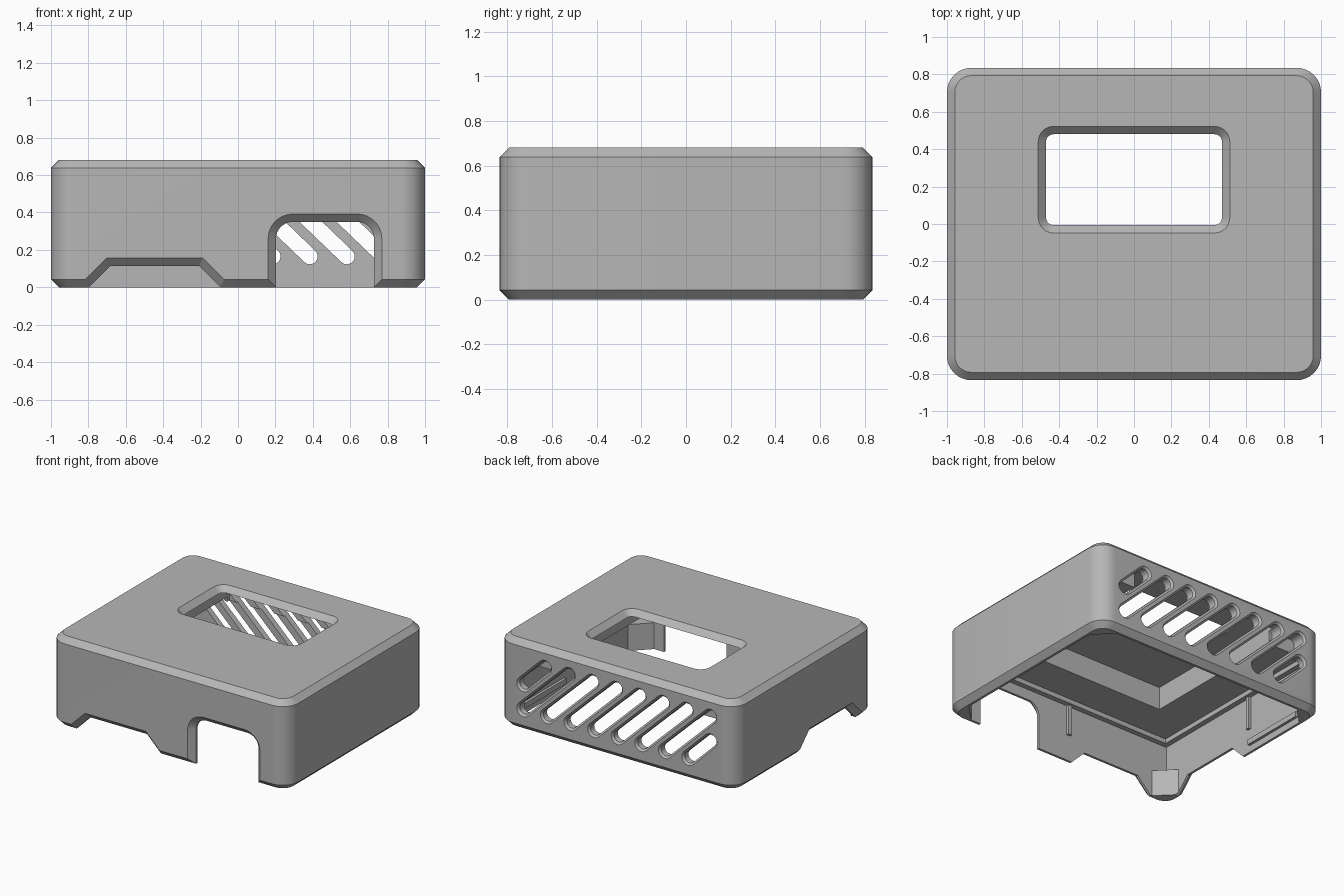
import bpy, bmesh, math
from mathutils import Vector

if "Cube" in bpy.data.objects:
    bpy.data.objects.remove(bpy.data.objects["Cube"])

grey = bpy.data.materials.new("matte grey")
grey.use_nodes = True
grey.diffuse_color = (0.47, 0.47, 0.47, 1)
grey.node_tree.nodes["Principled BSDF"].inputs["Base Color"].default_value = grey.diffuse_color

HX, HY, H = 1.0, 0.835, 0.68     # outer half sizes and height
CH, WALL = 0.042, 0.06           # edge chamfer and wall thickness
IX, IY = HX - WALL, HY - WALL    # cavity half sizes


def loft(name, rings):
    """Closed solid through rings of matching points."""
    bm = bmesh.new()
    loops = [[bm.verts.new(p) for p in ring] for ring in rings]
    n = len(loops[0])
    for a, b in zip(loops, loops[1:]):
        for i in range(n):
            bm.faces.new((a[i], a[(i + 1) % n], b[(i + 1) % n], b[i]))
    bm.faces.new(loops[0][::-1])
    bm.faces.new(loops[-1])
    bmesh.ops.recalc_face_normals(bm, faces=bm.faces)
    mesh = bpy.data.meshes.new(name)
    bm.to_mesh(mesh)
    bm.free()
    mesh.materials.append(grey)
    ob = bpy.data.objects.new(name, mesh)
    bpy.context.collection.objects.link(ob)
    return ob


def arc(cx, cy, r, start, end, steps=8):
    return [(cx + r * math.cos(math.radians(start + (end - start) * i / steps)),
             cy + r * math.sin(math.radians(start + (end - start) * i / steps)))
            for i in range(steps + 1)]


def rounded(hx, hy, r, cy=0.0):
    pts = []
    for k, (sx, sy) in enumerate([(1, 1), (-1, 1), (-1, -1), (1, -1)]):
        pts += arc(sx * (hx - r), cy + sy * (hy - r), r, 90 * k, 90 * k + 90)
    return pts


def octagon(hx, hy, c):
    return [(hx, hy - c), (hx - c, hy), (c - hx, hy), (-hx, hy - c),
            (-hx, c - hy), (c - hx, -hy), (hx - c, -hy), (hx, c - hy)]


def arch(g):
    r, half, top, cx = 0.09 + g, 0.262 + g, 0.35 + g, 0.465
    return ([(cx + half, -0.1)] + arc(cx + half - r, top - r, r, 0, 90)
            + arc(cx - half + r, top - r, r, 90, 180) + [(cx - half, -0.1)])


def trapezoid(g, c):
    half, top = 0.238 + 0.414 * g, 0.115 + g
    low = half + top + 0.1
    return [(c + low, -0.1), (c + half, top), (c - half, top), (c - low, -0.1)]


def capsule(p, q, r):
    a = math.degrees(math.atan2(q[1] - p[1], q[0] - p[0]))
    return arc(*q, r, a - 90, a + 90) + arc(*p, r, a + 90, a + 270)


def at_z(pts, z):
    return [(x, y, z) for x, y in pts]


def at_y(pts, y):
    return [(x, y, z) for x, z in pts]


def at_x(pts, x):
    return [(x, y, z) for y, z in pts]


def rect(x0, x1, y0, y1):
    return [(x0, y0), (x1, y0), (x1, y1), (x0, y1)]


def block(name, x0, x1, y0, y1, z0, z1):
    return loft(name, [at_z(rect(x0, x1, y0, y1), z) for z in (z0, z1)])


# Outer case body, chamfered at top and bottom
case = loft("case_shell", [at_z(rounded(HX - i, HY - i, 0.13 - i), z)
                           for z, i in ((0, CH), (CH, 0), (H - CH, 0), (H, CH))])


def cut(tool):
    tool.hide_render = True
    mod = case.modifiers.new("cut", "BOOLEAN")
    mod.operation, mod.solver, mod.object = "DIFFERENCE", "EXACT", tool
    bpy.context.view_layer.objects.active = case
    bpy.ops.object.modifier_apply(modifier=mod.name)
    bpy.data.objects.remove(tool)


# Stepped cavity, open below, with filled corners near the rim
cut(loft("cavity_low", [at_z(octagon(IX, IY, 0.13), z) for z in (-0.1, 0.26)]))
cut(block("cavity_high", -IX, IX, -IY, IY, 0.2, 0.43))
cut(block("cavity_step", -IX + 0.04, IX - 0.04, -IY + 0.04, IY - 0.04, 0.35, 0.465))
cut(block("ceiling_pocket", -0.605, 0.605, -0.45, IY - 0.015, 0.38, H - CH))

# Top window with a sloped edge
cut(loft("window", [at_z(rounded(0.47 + g, 0.243 + g, 0.04 + g, 0.237), z)
                    for z, g in ((0.55, 0), (H - CH, 0), (H + 0.02, CH + 0.02))]))

# Front arch, and cable notches at the front and on the right-hand wall
edge = ((0.02, CH + 0.02), (-CH, 0), (-0.12, 0))
cut(loft("front_arch", [at_y(arch(g), -HY - d) for d, g in edge]))
cut(loft("front_notch", [at_y(trapezoid(g, -0.445), -HY - d) for d, g in edge]))
cut(loft("side_notch", [at_x(trapezoid(g, -0.31), -HX - d) for d, g in edge]))

# Diagonal vents in the back wall
vents = [((0.78 - 0.198 * k, 0.165), (0.40 - 0.198 * k, 0.53)) for k in range(7)]
vents += [((-0.605, 0.165), (-0.79, 0.345)), ((0.78, 0.355), (0.60, 0.53))]
for p, q in vents:
    cut(loft("vent", [at_y(capsule(p, q, r), HY + d)
                      for d, r in ((0.01, 0.065), (-0.015, 0.042), (-0.11, 0.042))]))

# Thin guide ribs and snap lips on the inner walls
parts = [case, block("front_guide_rib", -0.075, -0.045, -IY - 0.01, -IY + 0.02, 0.2, 0.44)]
for side, s in (("left", 1), ("right", -1)):
    xs = sorted((s * (IX + 0.01), s * (IX - 0.02)))
    parts.append(block(side + "_guide_rib", *xs, 0.10, 0.13, 0.18, 0.44))
    parts.append(block(side + "_snap_lip", *xs, 0.12, 0.63, 0.05, 0.09))

# Smooth the rounded corners, keep the chamfers crisp
bpy.ops.object.select_all(action="DESELECT")
for ob in parts:
    ob.select_set(True)
bpy.context.view_layer.objects.active = case
bpy.ops.object.shade_smooth_by_angle(angle=math.radians(30))
